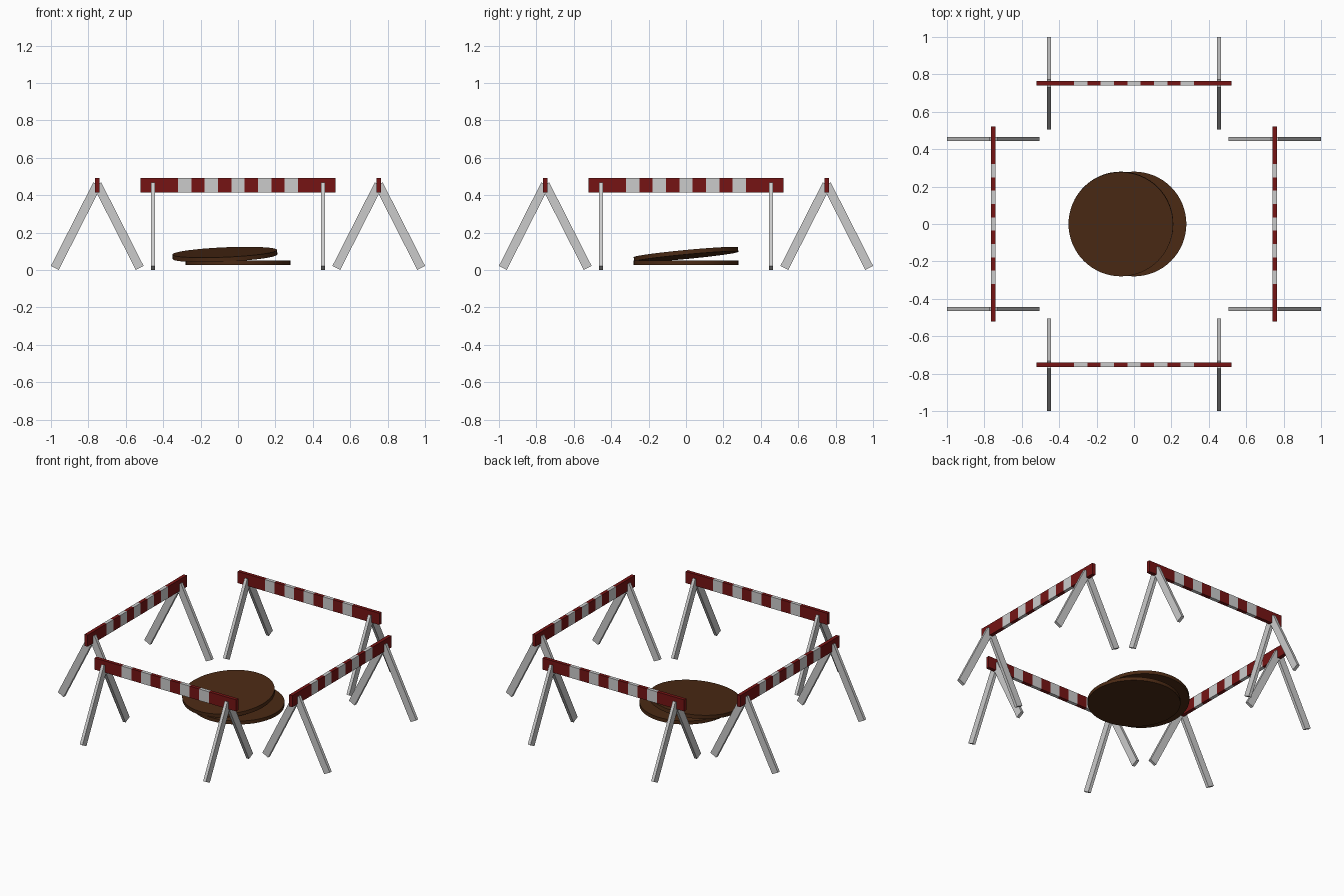
import bpy, bmesh, math
from mathutils import Matrix, Vector

if "Cube" in bpy.data.objects:
    bpy.data.objects.remove(bpy.data.objects["Cube"])


def material(name, rgb):
    m = bpy.data.materials.new(name)
    m.diffuse_color = (*rgb, 1)
    m.use_nodes = True
    m.node_tree.nodes["Principled BSDF"].inputs["Base Color"].default_value = m.diffuse_color
    return m


RED = material("dark_red", (0.18, 0.007, 0.007))
WHITE = material("stripe_grey", (0.8, 0.8, 0.8))
BROWN = material("rust_brown", (0.07, 0.023, 0.007))


def finish(name, bm, mats=()):
    bmesh.ops.recalc_face_normals(bm, faces=bm.faces)
    me = bpy.data.meshes.new(name)
    bm.to_mesh(me)
    bm.free()
    for m in mats:
        me.materials.append(m)
    ob = bpy.data.objects.new(name, me)
    bpy.context.collection.objects.link(ob)
    return ob


# Striped beam: rectangular section swept along x, alternating materials
def beam(name, place):
    half_t, z0, z1 = 0.0115, 0.415, 0.492
    xs = [-0.521] + [-0.321 + i * 0.642 / 9 for i in range(10)] + [0.521]
    bm = bmesh.new()
    rings = [[bm.verts.new((x, y, z)) for y, z in
              ((-half_t, z0), (half_t, z0), (half_t, z1), (-half_t, z1))] for x in xs]
    for i in range(len(xs) - 1):
        a, b = rings[i], rings[i + 1]
        for k in range(4):
            n = (k + 1) % 4
            f = bm.faces.new((a[k], a[n], b[n], b[k]))
            f.material_index = i % 2
    bm.faces.new(rings[0])
    bm.faces.new(rings[-1])
    ob = finish(name, bm, (RED, WHITE))
    ob.matrix_world = place


# Flat plank leg from the foot up to the apex inside the beam
def leg(name, x, side, place):
    foot, apex = Vector((x, side * 0.227, 0.011)), Vector((x, 0, 0.458))
    d = apex - foot
    bm = bmesh.new()
    bmesh.ops.create_cube(bm, size=1)
    bmesh.ops.scale(bm, vec=(0.02, 0.047, d.length), verts=bm.verts)
    ang = math.atan2(-d.y, d.z)
    bmesh.ops.transform(bm, matrix=Matrix.Translation((foot + apex) / 2)
                        @ Matrix.Rotation(ang, 4, 'X'), verts=bm.verts)
    finish(name, bm).matrix_world = place


# Four barriers around the centre
for i, where in enumerate(("front", "right", "back", "left")):
    place = Matrix.Rotation(i * math.pi / 2, 4, 'Z') @ Matrix.Translation((0, -0.7525, 0))
    beam(where + "_beam", place)
    for x, end in ((-0.454, "a"), (0.454, "b")):
        for side, pos in ((-1, "outer"), (1, "inner")):
            leg(f"{where}_{pos}_leg_{end}", x, side, place)


# Round covers: one flat, one shifted and leaning on top of it
def disc(name, loc, rot, depth):
    bpy.ops.mesh.primitive_cylinder_add(vertices=64, radius=0.28, depth=depth,
                                        location=loc, rotation=rot)
    ob = bpy.context.object
    ob.name = name
    ob.data.materials.append(BROWN)
    bpy.ops.object.shade_smooth_by_angle()


disc("manhole_base", (0, 0, 0.039), (0, 0, 0), 0.023)
disc("manhole_lid", (-0.07, 0, 0.083), (math.radians(5.4), math.radians(-2.5), 0), 0.024)
